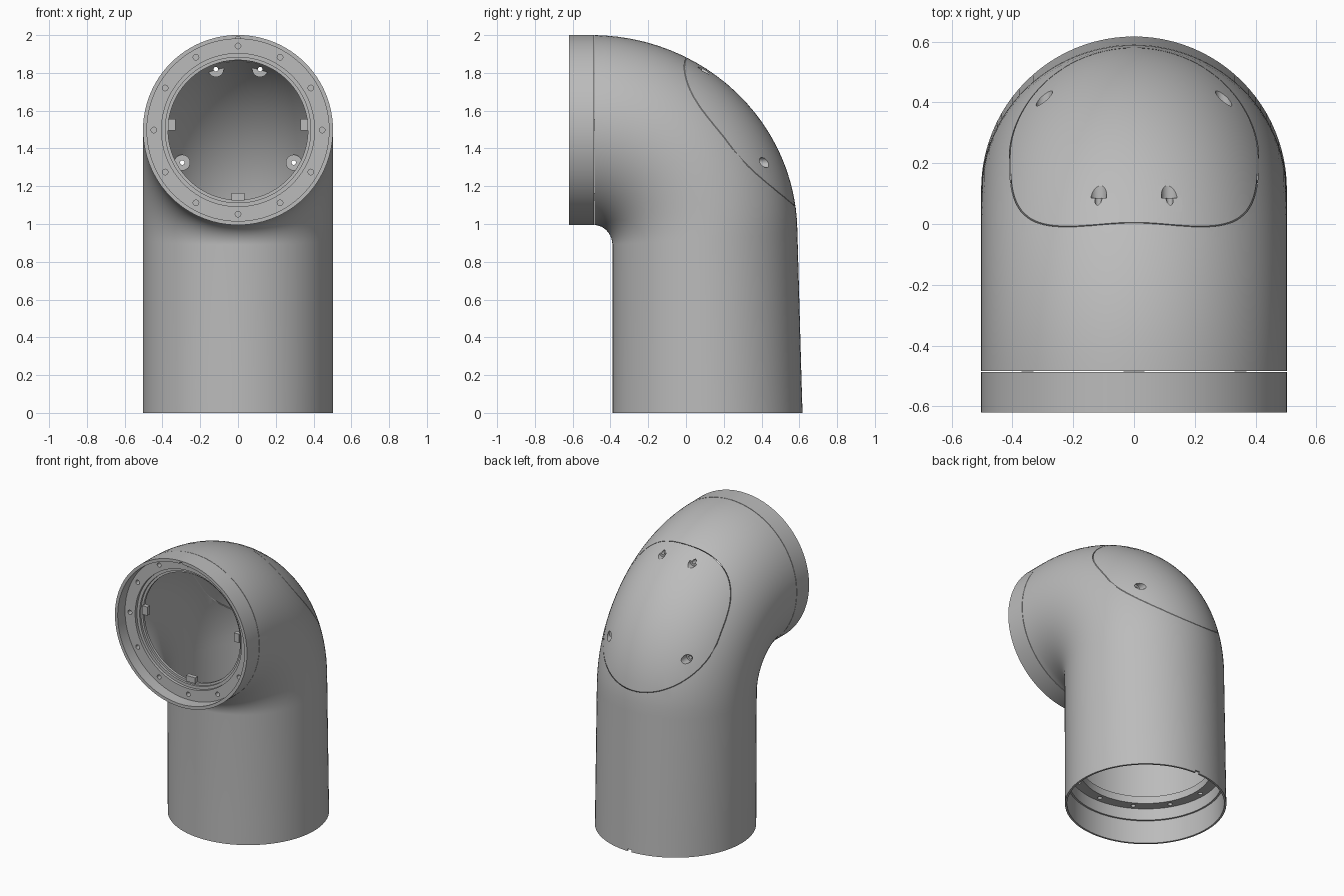
import bpy, bmesh
from math import sin, cos, pi, radians, sqrt
from mathutils import Vector, Matrix

cube = bpy.data.objects.get("Cube")
if cube:
    bpy.data.objects.remove(cube, do_unlink=True)

grey = bpy.data.materials.new("plain grey")
grey.use_nodes = True
grey.diffuse_color = (0.5, 0.5, 0.5, 1)
grey.node_tree.nodes["Principled BSDF"].inputs["Base Color"].default_value = (0.5, 0.5, 0.5, 1)

SEGS = 96
RADIUS = 0.503
BASE_Y = 0.113
X = Vector((1, 0, 0))
FRONT = Matrix.Translation((0, -0.62, 1.4975)) @ Matrix.Rotation(-pi / 2, 4, 'X')
BASE = Matrix.Translation((0, BASE_Y, 0))


def loft(name, rings, loop=False):
    """Bridge equal rings of points; close into a loop or cap both ends."""
    bm = bmesh.new()
    rows = [[bm.verts.new(p) for p in ring] for ring in rings]
    n = len(rows[0])
    pairs = list(zip(rows, rows[1:])) + ([(rows[-1], rows[0])] if loop else [])
    for a, b in pairs:
        for i in range(n):
            j = (i + 1) % n
            bm.faces.new((a[i], a[j], b[j], b[i]))
    if not loop:
        bm.faces.new(rows[0])
        bm.faces.new(rows[-1])
    bmesh.ops.recalc_face_normals(bm, faces=bm.faces)
    mesh = bpy.data.meshes.new(name)
    bm.to_mesh(mesh)
    bm.free()
    mesh.materials.append(grey)
    obj = bpy.data.objects.new(name, mesh)
    bpy.context.collection.objects.link(obj)
    return obj


def lathe(name, profile, frame, loop=False, n=SEGS):
    """Turn a (radius, height) profile about the frame's z axis."""
    return loft(name, [[frame @ Vector((r * cos(2 * pi * i / n), r * sin(2 * pi * i / n), h))
                        for i in range(n)] for r, h in profile], loop)


def box(name, centre, size):
    sx, sy, sz = (s / 2 for s in size)
    corners = [(-sx, -sy), (sx, -sy), (sx, sy), (-sx, sy)]
    return loft(name, [[Vector(centre) + Vector((x, y, z)) for x, y in corners] for z in (-sz, sz)])


def boolean(obj, cutters, mode='DIFFERENCE'):
    for cutter in cutters:
        mod = obj.modifiers.new("cut", 'BOOLEAN')
        mod.operation, mod.object, mod.solver = mode, cutter, 'EXACT'
    graph = bpy.context.evaluated_depsgraph_get()
    graph.update()
    mesh = bpy.data.meshes.new_from_object(obj.evaluated_get(graph))
    obj.modifiers.clear()
    obj.data = mesh


def discard(objs):
    for o in objs:
        bpy.data.objects.remove(o, do_unlink=True)


# Elbow: each station joins a point on the inner bend to one on the outer bend
stations = [((-0.484, 0.995), (-0.484, 2.0))]
for k in range(1, 25):
    t = radians(90 * k / 24)
    stations.append(((-0.49 + 0.1 * sin(t), 0.89 + 0.105 * cos(t)),
                     (-0.5 + 1.09 * sin(t), 0.95 + 1.05 * cos(t))))
STEP = ((-0.39, 0.16), (0.612, 0.16))
FOOT = ((-0.39, 0), (0.617, 0))


def section(station, wall):
    a, b = (Vector((0, *p)) for p in station)
    half = (b - a) / 2
    half *= 1 - wall / half.length
    return [(a + b) / 2 + half * cos(2 * pi * i / SEGS) + X * (RADIUS - wall) * sin(2 * pi * i / SEGS)
            for i in range(SEGS)]


outside = [section(s, 0) for s in stations + [STEP, FOOT]]
inside = [section(s, 0.025) for s in stations + [STEP]]
inside += [section(s, 0.013) for s in (STEP, FOOT)]
elbow = loft("elbow_body", outside + inside[::-1], loop=True)
hatch = loft("rear_hatch", outside + inside[::-1], loop=True)
solid = loft("solid_helper", outside)


# Hatch: egg-shaped prism driven through the outer bend at 45 degrees
def hatch_prism(shrink):
    out, up = Vector((0, 1, 1)) / sqrt(2), Vector((0, -1, 1)) / sqrt(2)
    ring = []
    for i in range(SEGS):
        c, s = cos(2 * pi * i / SEGS), sin(2 * pi * i / SEGS)
        e = 2 / 3 if s > 0 else 1
        x = (0.41 - shrink) * abs(c) ** e * (1 if c > 0 else -1)
        v = 0.845 + (0.483 - shrink) * abs(s) ** e * (1 if s > 0 else -1)
        ring.append(X * x + up * v)
    return loft("hatch_helper", [[p + out * w for p in ring] for w in (0.95, 2.0)])


opening, plug = hatch_prism(0), hatch_prism(0.003)
boolean(elbow, [opening])
boolean(hatch, [plug], 'INTERSECT')

# Screw bosses behind the hatch, with stepped holes through both
bosses, drills = [], []
for side, label in ((1, "left"), (-1, "right")):
    for x, z, y, floor, row in ((0.117, 1.82, 0.04, 0.085, "upper"), (0.295, 1.325, 0.33, 0.375, "lower")):
        frame = Matrix.Translation((side * x, 0, z)) @ Matrix.Rotation(-pi / 2, 4, 'X')
        boss = lathe(f"{row}_{label}_boss", [(0.042, y), (0.042, 0.6)], frame, n=32)
        drill = lathe("drill_helper", [(0.012, -0.1), (0.012, floor), (0.027, floor), (0.027, 0.8)], frame, n=32)
        boolean(boss, [solid], 'INTERSECT')
        boolean(boss, [drill])
        bosses.append(boss)
        drills.append(drill)
boolean(hatch, drills)
discard(drills + [opening, plug, solid])


# Bolt holes shared by the two flanges
def drill_flange(obj, frame, h0, h1):
    cutters = []
    for i in range(12):
        a = 2 * pi * i / 12
        spot = frame @ Matrix.Translation((0.445 * cos(a), 0.445 * sin(a), 0))
        cutters.append(lathe("bolt_helper", [(0.015, h0), (0.015, h1)], spot, n=20))
    boolean(obj, cutters)
    discard(cutters)


# Front collar with recessed flange
collar = lathe("front_collar", [(RADIUS, 0), (RADIUS, 0.133), (0.37, 0.133), (0.37, 0.115), (0.385, 0.115),
                                (0.385, 0.1), (0.405, 0.1), (0.405, 0.08), (0.482, 0.08), (0.482, 0)],
               FRONT, loop=True)
drill_flange(collar, FRONT, 0.04, 0.12)
notch = box("notch_helper", (0, -0.62, 1.982), (0.02, 0.03, 0.018))
boolean(collar, [notch])
discard([notch])

# Flange inside the base
base_flange = lathe("base_flange", [(0.485, 0.24), (0.485, 0.29), (0.41, 0.29), (0.41, 0.24)], BASE, loop=True)
drill_flange(base_flange, BASE, 0.2, 0.33)

# Alignment notch in the base rim
notch = box("notch_helper", (0, 0.61, 0), (0.03, 0.06, 0.03))
boolean(elbow, [notch])
discard([notch])

# Retaining clips around the collar opening
clips = [box("left_clip", (0.35, -0.5, 1.525), (0.04, 0.03, 0.06)),
         box("right_clip", (-0.35, -0.5, 1.525), (0.04, 0.03, 0.06)),
         box("lower_clip", (0, -0.5, 1.145), (0.07, 0.03, 0.04))]

# Smooth shading with crisp edges
bpy.ops.object.select_all(action='DESELECT')
for o in [elbow, hatch, collar, base_flange] + bosses:
    o.select_set(True)
    bpy.context.view_layer.objects.active = o
bpy.ops.object.shade_smooth_by_angle(angle=radians(30))
